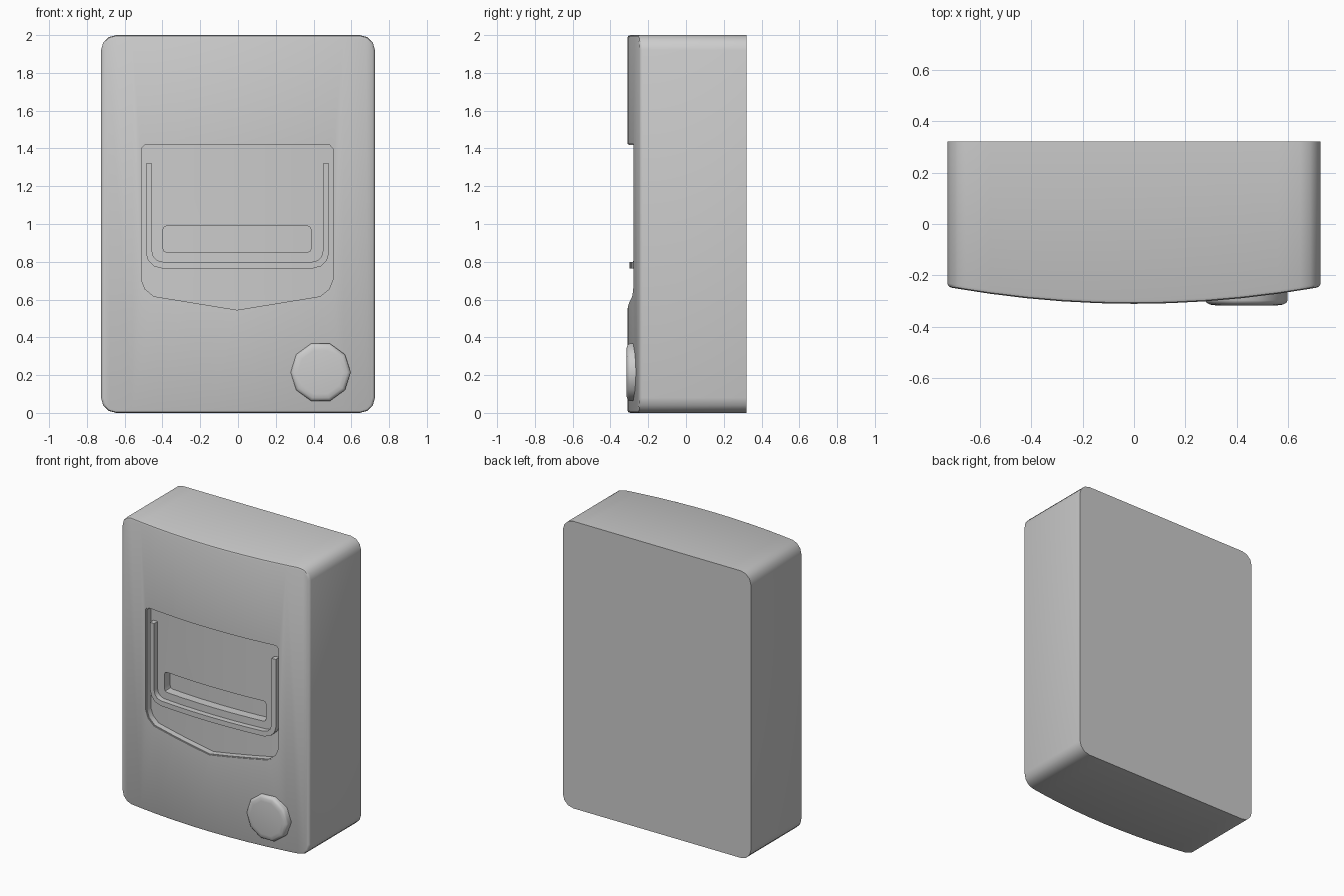
import bpy, bmesh, math

if "Cube" in bpy.data.objects:
    bpy.data.objects.remove(bpy.data.objects["Cube"])


def face_y(x):
    """Depth of the bowed front at a given x."""
    return -0.31 + 0.125 * x * x


def finish(name, bm):
    bmesh.ops.recalc_face_normals(bm, faces=bm.faces[:])
    me = bpy.data.meshes.new(name)
    bm.to_mesh(me)
    bm.free()
    ob = bpy.data.objects.new(name, me)
    bpy.context.collection.objects.link(ob)
    return ob


def rounded(x0, x1, z0, z1, r, n):
    pts = []
    for cx, cz, a in ((x1 - r, z1 - r, 0), (x0 + r, z1 - r, 90),
                      (x0 + r, z0 + r, 180), (x1 - r, z0 + r, 270)):
        for i in range(n + 1):
            t = math.radians(a + 90 * i / n)
            pts.append((cx + r * math.cos(t), cz + r * math.sin(t)))
    return pts


def bowed_slab(name, polys, front, back, flat_back=False, rim=0.0):
    """Slab with outline(s) in XZ whose faces follow the bowed front."""
    bm = bmesh.new()
    for poly in polys:
        bm.faces.new([bm.verts.new((x, 0, z)) for x, z in poly])
    bmesh.ops.remove_doubles(bm, verts=bm.verts[:], dist=1e-5)
    for i in range(-5, 6):
        bmesh.ops.bisect_plane(bm, geom=bm.verts[:] + bm.edges[:] + bm.faces[:],
                               plane_co=(i * 0.14, 0, 0), plane_no=(1, 0, 0), dist=1e-5)
    faces = bm.faces[:]
    border = [e for e in bm.edges if e.is_boundary]
    twin = {}
    for v in bm.verts[:]:
        y = back if flat_back else face_y(v.co.x) + back
        twin[v] = bm.verts.new((v.co.x, y, v.co.z))
        v.co.y = face_y(v.co.x) + front
    for f in faces:
        bm.faces.new([twin[v] for v in reversed(f.verts[:])])
    for e in border:
        a, b = e.verts
        bm.faces.new((a, b, twin[b], twin[a]))
    bmesh.ops.recalc_face_normals(bm, faces=bm.faces[:])
    if rim:
        bmesh.ops.bevel(bm, geom=border, offset=rim, segments=2, profile=0.5,
                        affect='EDGES')
    return finish(name, bm)


def cut(target, cutter):
    cutter.hide_render = True
    mod = target.modifiers.new("cut", 'BOOLEAN')
    mod.operation, mod.solver, mod.object = 'DIFFERENCE', 'EXACT', cutter
    bpy.context.view_layer.objects.active = target
    bpy.ops.object.modifier_apply(modifier=mod.name)
    bpy.data.objects.remove(cutter)


# Housing with a bowed front and flat back
housing = bowed_slab("housing", [rounded(-0.725, 0.725, 0, 2, 0.08, 3)],
                     0, 0.32, flat_back=True, rim=0.014)

# Shield-shaped recess, with a shallow wider step as its eased rim
half = [(0, 0.545), (0.44, 0.617), (0.487, 0.655), (0.507, 0.705),
        (0.507, 1.40), (0.49, 1.418)]
shield = half + [(-x, z) for x, z in reversed(half[1:])]
shield = [(x - 0.005, z) for x, z in shield]
wide = [(-0.005 + (x + 0.005) * 1.012, 1.0 + (z - 1.0) * 1.012) for x, z in shield]
cut(housing, bowed_slab("rim_cutter", [wide], -0.1, 0.006))
cut(housing, bowed_slab("recess_cutter", [shield], -0.1, 0.048))

# Long slot in the recess floor
cut(housing, bowed_slab("slot_cutter", [rounded(-0.397, 0.387, 0.85, 0.99, 0.02, 2)],
                        -0.1, 0.11))


# U-shaped raised rail inside the recess
def u_path(w, bottom, r):
    right = [(w, 1.32)]
    for i in range(4):
        t = math.radians(30 * i)
        right.append((w - r + r * math.cos(t), bottom + r - r * math.sin(t)))
    return [(x - 0.003, z) for x, z in right + [(-x, z) for x, z in reversed(right)]]


outer, inner = u_path(0.485, 0.765, 0.085), u_path(0.452, 0.80, 0.055)
quads = [(outer[i], outer[i + 1], inner[i + 1], inner[i]) for i in range(len(outer) - 1)]
rail = bowed_slab("rail", quads, 0.01, 0.055)

# Ten-sided dial with a rounded front edge
bm = bmesh.new()
rings = []
for r, y in ((0.16, -0.22), (0.16, -0.297), (0.154, -0.307), (0.142, -0.313), (0.12, -0.316)):
    rings.append([bm.verts.new((0.437 + r * math.cos(k * math.pi / 5), y,
                                0.215 + r * math.sin(k * math.pi / 5))) for k in range(10)])
for a, b in zip(rings, rings[1:]):
    for k in range(10):
        j = (k + 1) % 10
        bm.faces.new((a[k], a[j], b[j], b[k]))
bm.faces.new(rings[0])
bm.faces.new(rings[-1])
dial = finish("dial", bm)

# Smooth shading with sharp edges kept
for ob in (housing, rail, dial):
    bpy.ops.object.select_all(action='DESELECT')
    ob.select_set(True)
    bpy.context.view_layer.objects.active = ob
    bpy.ops.object.shade_smooth_by_angle(angle=math.radians(40))
